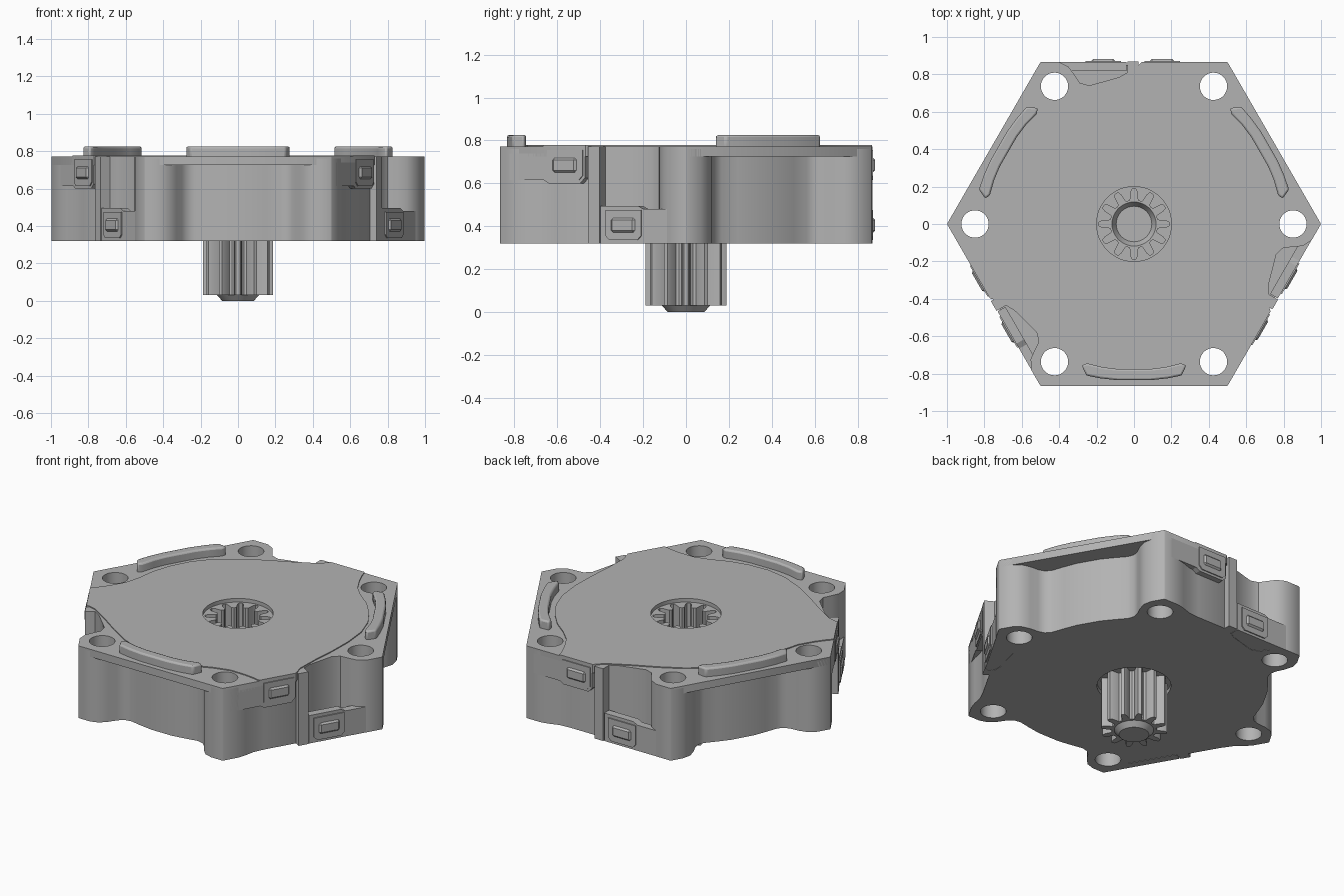
import bpy, bmesh, math
from mathutils import Matrix

cube = bpy.data.objects.get("Cube")
if cube:
    bpy.data.objects.remove(cube)

grey = bpy.data.materials.new("housing grey")
grey.use_nodes = True
grey.diffuse_color = (0.45, 0.45, 0.45, 1)
grey.node_tree.nodes["Principled BSDF"].inputs["Base Color"].default_value = (0.45, 0.45, 0.45, 1)


def rot(pts, deg):
    c, s = math.cos(math.radians(deg)), math.sin(math.radians(deg))
    return [(x * c - y * s, x * s + y * c) for x, y in pts]


def circle(r, n=48, cx=0, cy=0):
    return [(cx + r * math.cos(math.tau * i / n), cy + r * math.sin(math.tau * i / n)) for i in range(n)]


def loft(name, low, high, z0, z1):
    """Solid between two outlines with the same number of points."""
    bm = bmesh.new()
    a = [bm.verts.new((x, y, z0)) for x, y in low]
    b = [bm.verts.new((x, y, z1)) for x, y in high]
    bm.faces.new(a)
    bm.faces.new(b)
    for i in range(len(a)):
        j = (i + 1) % len(a)
        bm.faces.new((a[i], a[j], b[j], b[i]))
    bmesh.ops.recalc_face_normals(bm, faces=bm.faces)
    mesh = bpy.data.meshes.new(name)
    bm.to_mesh(mesh)
    bm.free()
    mesh.materials.append(grey)
    ob = bpy.data.objects.new(name, mesh)
    bpy.context.collection.objects.link(ob)
    return ob


def prism(name, pts, z0, z1):
    return loft(name, pts, pts, z0, z1)


def panel(name, outline, y0, y1, deg):
    """Plate given in x and z, facing outward on one side."""
    ob = prism(name, outline, -y1, -y0)
    ob.data.transform(Matrix.Rotation(math.radians(deg), 4, "Z") @ Matrix.Rotation(math.radians(90), 4, "X"))
    return ob


def bevel(ob, width, segments=2):
    m = ob.modifiers.new("Bevel", "BEVEL")
    m.width, m.segments, m.limit_method = width, segments, "ANGLE"
    m.angle_limit = math.radians(40)


def smooth(ob, deg=35):
    bpy.ops.object.select_all(action="DESELECT")
    ob.select_set(True)
    bpy.context.view_layer.objects.active = ob
    bpy.ops.object.shade_smooth_by_angle(angle=math.radians(deg))


def cut(ob, cutters):
    bpy.context.view_layer.objects.active = ob
    for c in cutters:
        m = ob.modifiers.new("Cut", "BOOLEAN")
        m.operation, m.solver, m.object = "DIFFERENCE", "EXACT", c
        bpy.ops.object.modifier_apply(modifier=m.name)


def threefold(sector):
    return [p for k in range(3) for p in rot(sector, -120 * k)]


BOTTOM, TOP = 0.32, 0.772
EDGE, TIP = 0.866, 0.495

# Outlines: latch side first, then the scooped side next to it
pocket = [(-TIP, EDGE), (-0.40, EDGE), (-0.35, 0.84), (-0.32, 0.80), (-0.29, 0.755),
          (-0.24, 0.74), (-0.08, 0.785), (0, 0.83)]
scoop = [(-TIP, EDGE), (-0.42, EDGE), (-0.37, 0.85), (-0.33, 0.81), (-0.30, 0.765),
         (-0.27, 0.738), (-0.23, 0.73), (-0.15, 0.745), (-0.07, 0.757)]
scoop += [(-x, y) for x, y in reversed(scoop)]
latch_wall = [(0.22, 0.83), (0.29, 0.835), (0.35, 0.855), (0.40, EDGE), (TIP, EDGE)]
core_outline = threefold(pocket + latch_wall + rot(scoop, -60))
flange_outline = threefold(pocket + [(0.04, 0.83), (0.04, EDGE), (TIP, EDGE)]
                           + rot([(-TIP, EDGE), (TIP, EDGE)], -60))
cover_outline = threefold([(0.04, EDGE), (0.27, EDGE), (0.285, 0.82), (0.31, 0.76), (0.36, 0.67),
                           (0.43, 0.60), (0.52, 0.53), (0.60, 0.44), (0.67, 0.33), (0.715, 0.2),
                           (0.73, 0.05), (0.727, -0.1), (0.715, -0.25), (0.71, -0.40)])

# Gear profile shared by the shaft and its matching socket
TEETH = 12
tooth = [(-0.5, 0.125), (-0.3, 0.13), (-0.2, 0.17), (-0.1, 0.188), (0.1, 0.188), (0.2, 0.17), (0.3, 0.13)]
gear = [(r * math.cos(math.tau * (i + f) / TEETH), r * math.sin(math.tau * (i + f) / TEETH))
        for i in range(TEETH) for f, r in tooth]

core = prism("housing_core", core_outline, BOTTOM, 0.76)
flange = prism("top_flange", flange_outline, 0.725, TOP)
cover = prism("cover_plate", cover_outline, 0.725, TOP + 0.006)

# Bolt holes, toothed socket and shaft recess
holes = [prism("bolt_cutter", rot(circle(0.073, 40, 0.85, 0), 60 * k), 0, 1) for k in range(6)]
socket = [prism("socket_cutter", gear, 0.45, 1),
          prism("rim_cutter", circle(0.2), 0.755, 1),
          loft("floor_cutter", circle(0.095), circle(0.118), 0.41, 0.4505)]
recess = prism("recess_cutter", circle(0.21), 0.2, 0.345)
cut(core, holes + socket + [recess])
cut(flange, holes + socket)
cut(cover, socket)
for c in holes + socket + [recess]:
    bpy.data.objects.remove(c)

# Output shaft with tapered end
shaft = prism("gear_shaft", gear, 0.03, 0.36)
shaft_tip = loft("shaft_tip", circle(0.085), circle(0.112), 0, 0.03)
for ob in (core, flange, cover, shaft, shaft_tip):
    smooth(ob)

# Curved ridge shape
ridge = [(-0.28, 0.755), (-0.255, 0.81), (-0.18, 0.825), (-0.09, 0.835)]
inner = [(0.09, 0.775), (0.17, 0.765), (0.25, 0.745)]
ridge += [(-x, y) for x, y in reversed(ridge)]
ridge += list(reversed(inner)) + [(-x, y) for x, y in inner]

for k in range(3):
    a = -120 * k
    r = prism("locating_ridge", rot(ridge, a - 60), 0.75, 0.825)
    bevel(r, 0.01)
    smooth(r)

    # Upper and lower latch blocks with the rib between them
    panel("upper_latch", [(0.045, 0.625), (0.07, 0.6), (0.24, 0.6), (0.265, 0.615), (0.45, 0.615),
                          (0.45, 0.74), (0.045, 0.74)], 0.817, EDGE, a)
    panel("lower_latch", [(-0.04, BOTTOM), (-0.04, 0.495), (-0.24, 0.495), (-0.27, 0.48),
                          (-TIP, 0.48), (-TIP, BOTTOM)], 0.817, EDGE - 0.001, a)
    prism("latch_floor", rot([(-0.35, 0.7), (-0.35, 0.85), (0, 0.85), (0, 0.7)], a), BOTTOM + 0.002, 0.36)
    prism("latch_rib", rot([(-0.035, 0.78), (-0.035, 0.869), (0.025, 0.869), (0.025, 0.78)], a),
          BOTTOM, TOP)

    # Raised frames and catches
    for name, x, z in (("upper", 0.15, 0.685), ("lower", -0.165, 0.405)):
        w, h = 0.095, 0.07
        panel(name + "_latch_frame", [(x - w, z - h + 0.02), (x - w + 0.02, z - h), (x + w - 0.02, z - h),
                                      (x + w, z - h + 0.02), (x + w, z + h), (x - w, z + h)],
              0.86, EDGE + 0.006, a)
        catch = panel(name + "_catch", [(x - 0.065, z - 0.035), (x + 0.065, z - 0.035),
                                        (x + 0.065, z + 0.035), (x - 0.065, z + 0.035)], 0.86, 0.882, a)
        bevel(catch, 0.012, 1)
